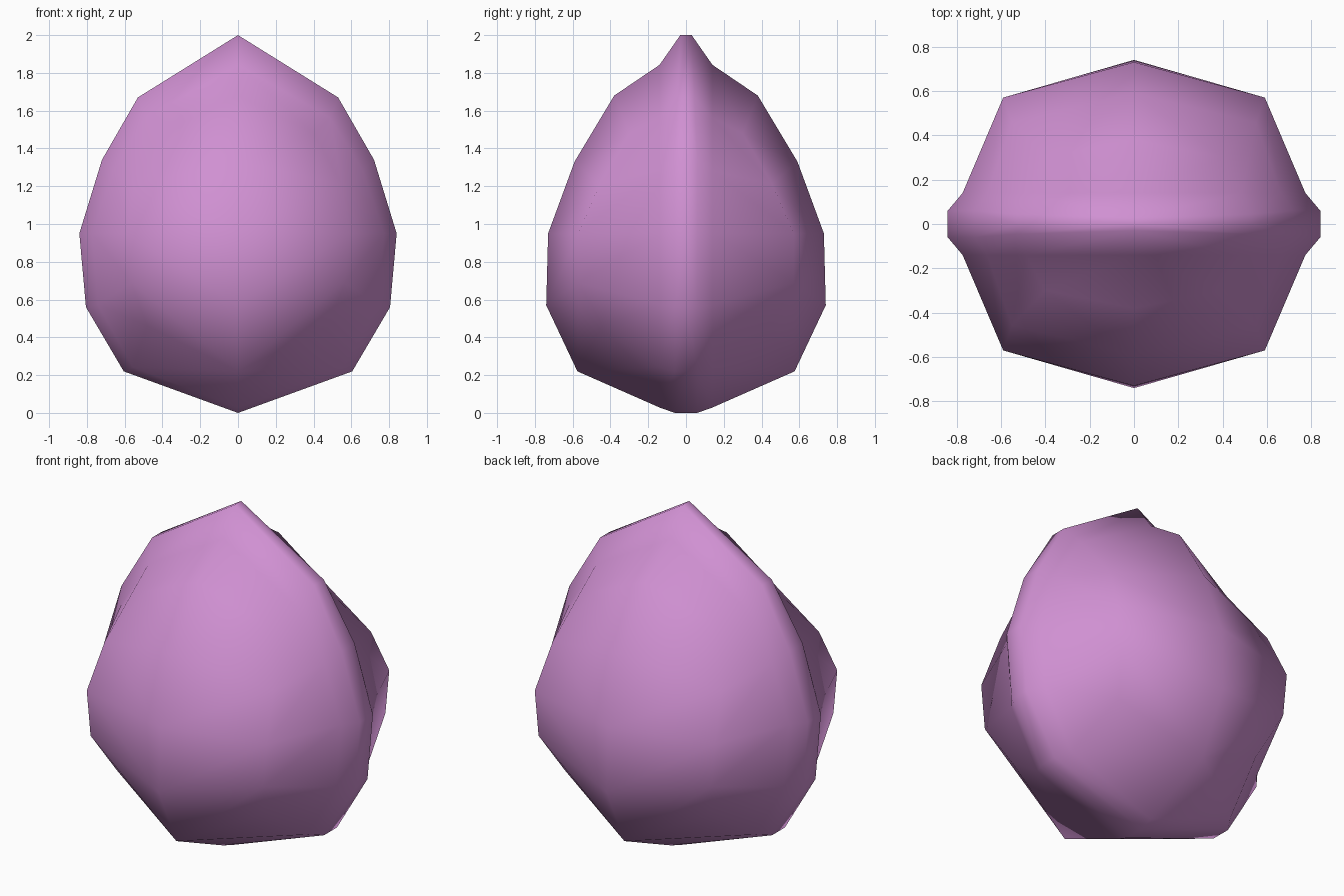
import bpy
import bmesh

old = bpy.data.objects.get("Cube")
if old:
    bpy.data.objects.remove(old)

# Half outline of the flat rim, top to bottom: x, z, half thickness
RIM = [(0, 2, .03), (.53, 1.67, .045), (.72, 1.34, .06), (.84, .95, .06),
       (.805, .56, .06), (.605, .22, .06), (0, 0, .06)]
# Centre line of the bulge: y, z
CENTRE = [(.38, 1.68), (.59, 1.33), (.73, .95), (.74, .57), (.575, .22)]
# Outer column of the bulge: x, y, z
SIDE = [(.40, .30, 1.48), (.55, .457, 1.21), (.59, .57, .95),
        (.565, .57, .69), (.48, .445, .46)]
MID = .95


def groove(x, z):
    """Crease between the rim and the bulge."""
    k = .85 if z > MID else .97
    return (x * .92, -.14, MID + (z - MID) * k)


# One quarter of the body; mirroring completes it
bm = bmesh.new()


def row(points):
    return [bm.verts.new(p) for p in points]


def bridge(a, b):
    for i in range(len(a) - 1):
        bm.faces.new((a[i], a[i + 1], b[i + 1], b[i]))


rim_middle = row((x, 0, z) for x, z, w in RIM)
rim_edge = row((x, -w, z) for x, z, w in RIM)
crease = row(groove(x, z) for x, z, w in RIM)
centre = row((0, -y, z) for y, z in CENTRE)
side = row((x, -y, z) for x, y, z in SIDE)
border = [centre[0]] + side + [centre[-1]]

bridge(rim_middle, rim_edge)
bridge(rim_edge, crease)
bridge(crease, border)
bridge(side, centre)
bmesh.ops.recalc_face_normals(bm, faces=bm.faces)
if sum(f.normal.dot(f.calc_center_median() - f.calc_center_median().project((0, 0, 1)))
       for f in bm.faces) < 0:
    bmesh.ops.reverse_faces(bm, faces=bm.faces)

mesh = bpy.data.meshes.new("ridged_egg_body")
bm.to_mesh(mesh)
bm.free()
body = bpy.data.objects.new("ridged_egg_body", mesh)
bpy.context.collection.objects.link(body)

mirror = body.modifiers.new("mirror_sides", 'MIRROR')
mirror.use_axis = (True, True, False)
mirror.use_clip = True
mirror.merge_threshold = .001

# Smooth orchid surface
colour = (.63, .28, .645, 1)
mat = bpy.data.materials.new("orchid_pink")
mat.use_nodes = True
mat.diffuse_color = colour
for node in mat.node_tree.nodes:
    if node.type == 'BSDF_PRINCIPLED':
        node.inputs["Base Color"].default_value = colour
mesh.materials.append(mat)
for poly in mesh.polygons:
    poly.use_smooth = True
